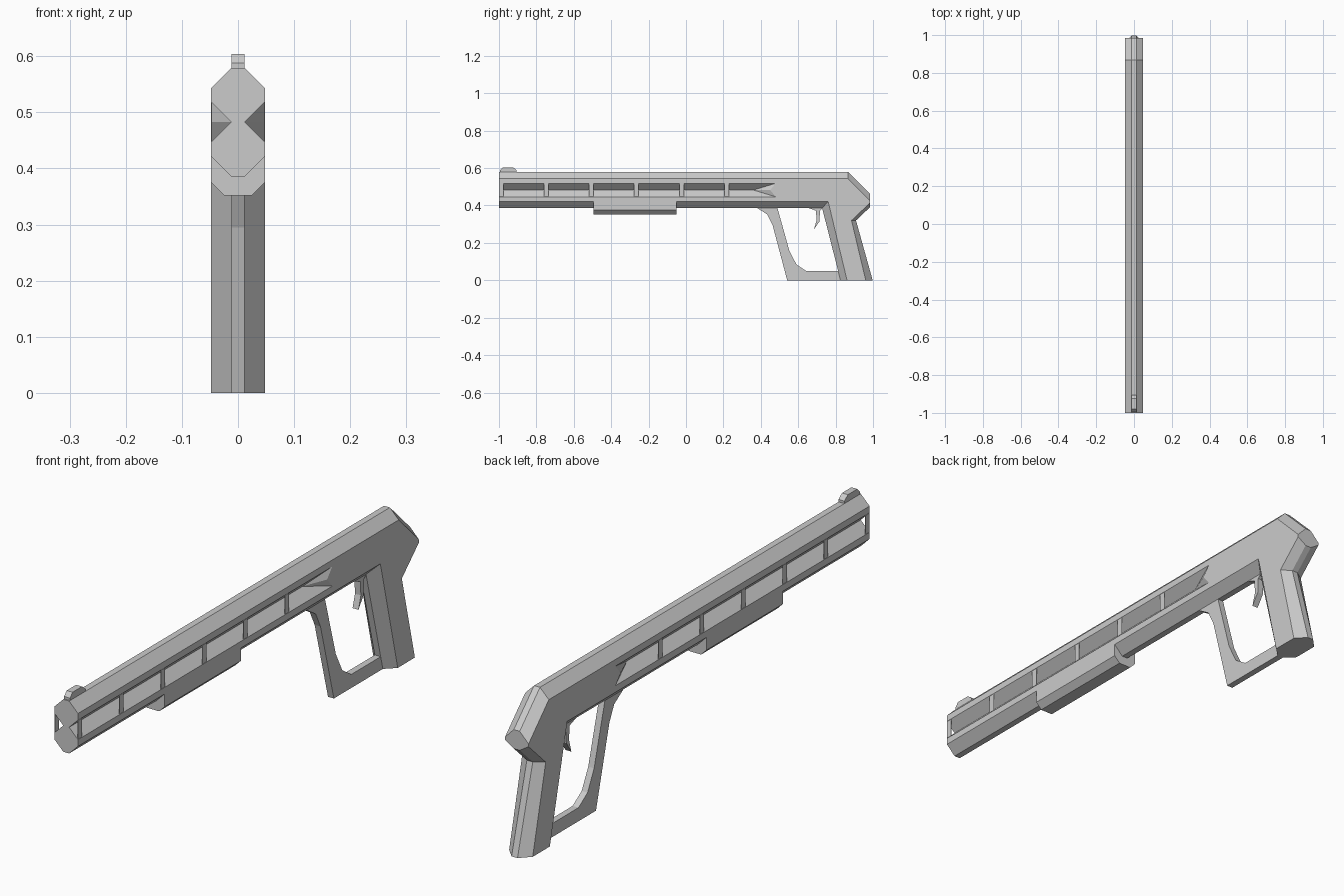
import bpy, bmesh

if "Cube" in bpy.data.objects:
    bpy.data.objects.remove(bpy.data.objects["Cube"])

W, T = 0.048, 0.012   # half width of the body, half width of the flat ridge


def make(name, verts, faces):
    me = bpy.data.meshes.new(name)
    bm = bmesh.new()
    vs = [bm.verts.new(v) for v in verts]
    for f in faces:
        bm.faces.new([vs[i] for i in f])
    bmesh.ops.recalc_face_normals(bm, faces=bm.faces)
    bm.to_mesh(me)
    bm.free()
    ob = bpy.data.objects.new(name, me)
    bpy.context.collection.objects.link(ob)
    return ob


def loft(name, rings):
    """Join equal rings of points and cap both ends."""
    n = len(rings[0])
    verts = [p for r in rings for p in r]
    faces = [list(range(n)), [len(verts) - n + i for i in range(n)]]
    for k in range(len(rings) - 1):
        for i in range(n):
            j = (i + 1) % n
            faces.append([k * n + i, k * n + j, (k + 1) * n + j, (k + 1) * n + i])
    return make(name, verts, faces)


def plate(name, profile, x0, x1):
    """Side profile (y, z) extruded across x."""
    return loft(name, [[(x, y, z) for y, z in profile] for x in (x0, x1)])


# Body and grip: narrow outer outline, wide inner outline, chamfer between
outer = [(-1, .579), (.867, .579), (.985, .462), (.985, .392), (.909, .32),
         (.998, 0), (.826, 0), (.728, .386), (-1, .386)]
inner = [(-1, .543), (.867, .543), (.985, .425), (.985, .415), (.885, .32),
         (.961, 0), (.861, 0), (.760, .422), (-1, .422)]
body = loft("body_and_grip", [[(x, y, z) for y, z in prof] for x, prof in
                              ((-W, inner), (-T, outer), (T, outer), (W, inner))])

# V grooves along both sides, each with a faceted rear end
zc, o = 0.4825, 0.060
h = o - T
cutters = []
for s in (-1, 1):
    verts = [(s * T, -1.1, zc), (s * o, -1.1, zc + h), (s * o, -1.1, zc - h),
             (s * T, .36, zc), (s * o, .52, zc + h), (s * o, .52, zc - h),
             (s * o, .48, zc)]
    cutters.append(make("groove_cutter", verts, [
        (0, 1, 2), (0, 1, 4, 3), (0, 2, 5, 3), (1, 2, 5, 6, 4), (3, 4, 6), (3, 6, 5)]))
for c in cutters:
    c.hide_render = True
    m = body.modifiers.new("groove", 'BOOLEAN')
    m.operation, m.solver, m.object = 'DIFFERENCE', 'EXACT', c
bpy.context.view_layer.update()
dg = bpy.context.evaluated_depsgraph_get()
cut = bpy.data.meshes.new_from_object(body.evaluated_get(dg))
body.modifiers.clear()
body.data = cut
for c in cutters:
    bpy.data.objects.remove(c)

# Thin ribs bridging the grooves
for s in (-1, 1):
    for i in range(6):
        y0 = -1 + i * 0.241
        y1 = y0 + 0.024
        plate("groove_rib", [(y0, .448), (y1, .448), (y1, .517), (y0, .517)],
              s * 0.0465, s * W)

# Fore-end block under the barrel
section = [(-W, .43), (-W, .375), (-.025, .352), (.025, .352), (W, .375), (W, .43)]
loft("fore_end", [[(x, y, z) for x, z in section] for y in (-.495, -.052)])

# Front sight
plate("front_sight", [(-.995, .575), (-.995, .588), (-.980, .604), (-.925, .604),
                      (-.905, .588), (-.905, .575)], -T, T)

# Trigger guard
plate("trigger_guard", [(.375, .390), (.435, .352), (.463, .295), (.541, 0), (.84, 0),
                        (.83, .05), (.643, .05), (.59, .085), (.552, .16),
                        (.488, .390)], -T, T)

# Trigger
plate("trigger", [(.645, .390), (.695, .372), (.698, .32), (.684, .272), (.714, .315),
                  (.716, .372), (.735, .390)], -T, T)
